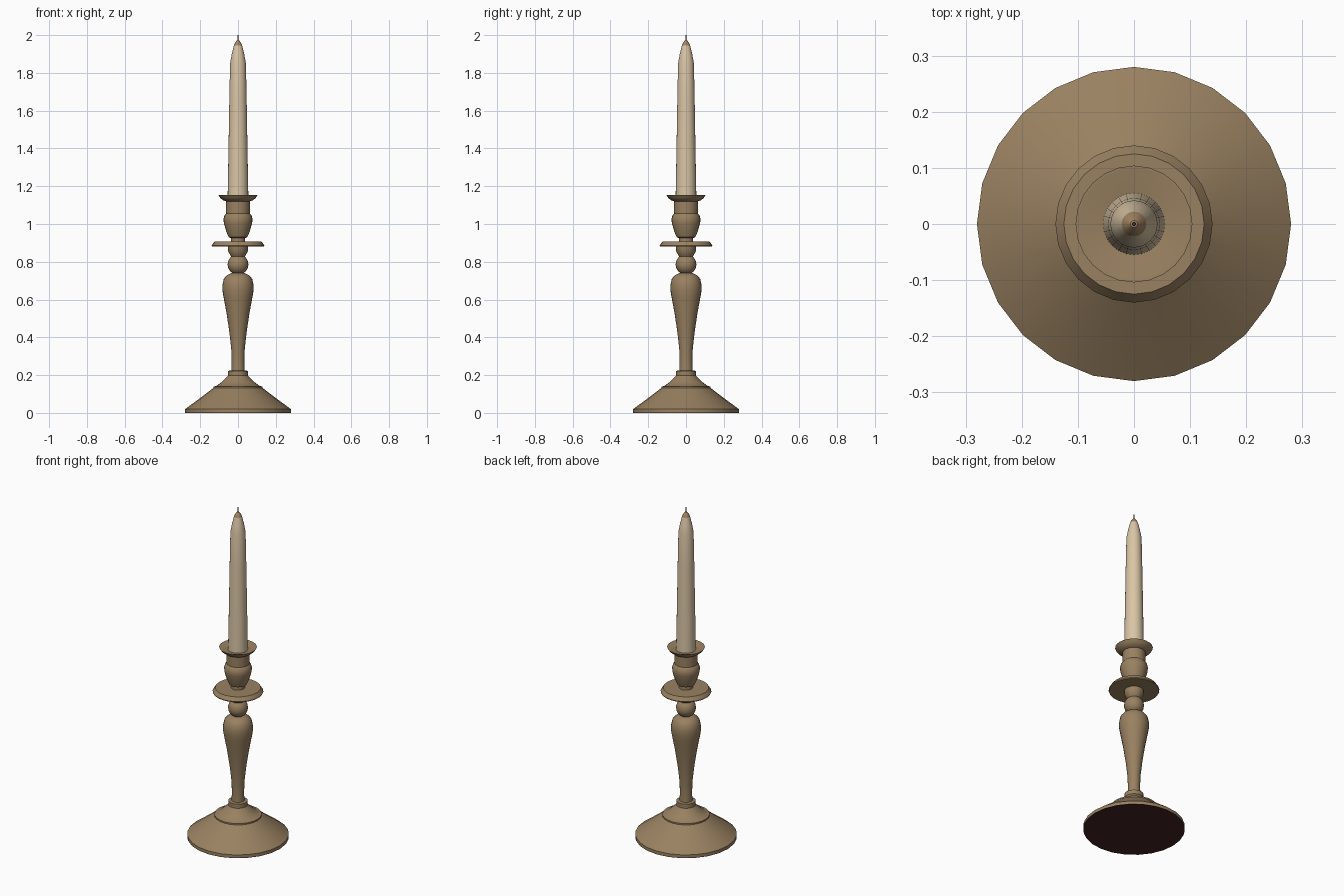
import bpy, math

if "Cube" in bpy.data.objects:
    bpy.data.objects.remove(bpy.data.objects["Cube"])

def material(name, rgb):
    m = bpy.data.materials.new(name)
    m.diffuse_color = (*rgb, 1)
    m.use_nodes = True
    m.node_tree.nodes["Principled BSDF"].inputs["Base Color"].default_value = m.diffuse_color
    return m

brass = material("aged brass", (0.32, 0.22, 0.12))
wax = material("cream wax", (0.70, 0.56, 0.38))
burnt = material("scorched wax", (0.36, 0.23, 0.12))
black = material("charred wick", (0.05, 0.03, 0.02))
felt = material("maroon felt", (0.055, 0.016, 0.018))

def lathe(name, profile, mat, sides=24):
    """Spin an (r, z) profile around z; r = 0 ends close to a point."""
    verts, faces, rings = [], [], []
    for r, z in profile:
        n = 1 if r == 0 else sides
        rings.append([len(verts) + i for i in range(n)])
        verts += [(r * math.cos(2 * math.pi * i / sides),
                   r * math.sin(2 * math.pi * i / sides), z) for i in range(n)]
    for a, b in zip(rings, rings[1:]):
        for i in range(sides):
            j = (i + 1) % sides
            f = [a[i % len(a)], a[j % len(a)], b[j % len(b)], b[i % len(b)]]
            f = list(dict.fromkeys(f))
            if len(f) > 2:
                faces.append(f)
    me = bpy.data.meshes.new(name)
    me.from_pydata(verts, [], faces)
    me.materials.append(mat)
    ob = bpy.data.objects.new(name, me)
    bpy.context.collection.objects.link(ob)
    bpy.ops.object.select_all(action='DESELECT')
    ob.select_set(True)
    bpy.context.view_layer.objects.active = ob
    bpy.ops.object.shade_smooth_by_angle(angle=math.radians(32))
    return ob

# Spreading foot with a stepped collar
lathe("foot", [(0.28, 0.002), (0.28, 0.02), (0.205, 0.075), (0.13, 0.132), (0.13, 0.14),
               (0.115, 0.142), (0.085, 0.165), (0.057, 0.192), (0.053, 0.197),
               (0.053, 0.222), (0.035, 0.225)], brass)
lathe("felt_pad", [(0, 0), (0.28, 0), (0.28, 0.002)], felt)

# Baluster stem
lathe("stem", [(0.036, 0.22), (0.034, 0.26), (0.035, 0.33), (0.046, 0.43), (0.061, 0.53),
               (0.076, 0.61), (0.083, 0.65), (0.082, 0.68), (0.075, 0.71),
               (0.06, 0.728), (0.035, 0.74), (0, 0.74)], brass)

# Round knop
lathe("knop", [(max(0, 0.055 * math.sin(math.pi * i / 12)) if 0 < i < 12 else 0,
                0.786 - 0.055 * math.cos(math.pi * i / 12)) for i in range(13)], brass)

# Drip plate with its small support
lathe("plate_support", [(0.034, 0.825), (0.042, 0.837), (0.052, 0.855), (0.054, 0.88)], brass)
lathe("drip_plate", [(0, 0.88), (0.138, 0.88), (0.14, 0.885), (0.125, 0.907), (0, 0.907)], brass)

# Candle socket: neck, bulb, sleeve, flared rim
lathe("socket", [(0.038, 0.905), (0.038, 0.925), (0.049, 0.93), (0.062, 0.96),
                 (0.075, 1.005), (0.077, 1.025), (0.072, 1.045), (0.063, 1.056),
                 (0.063, 1.12), (0.078, 1.125), (0.094, 1.138), (0.104, 1.153),
                 (0.098, 1.153), (0.05, 1.138), (0, 1.138)], brass)

# Tapered candle, scorched tip, wick
lathe("candle", [(0.055, 1.135), (0.051, 1.35), (0.046, 1.65), (0.042, 1.85),
                 (0.033, 1.9), (0.022, 1.945)], wax)
lathe("candle_tip", [(0.022, 1.945), (0.015, 1.96), (0.006, 1.972), (0, 1.973)], burnt)
lathe("wick", [(0.004, 1.96), (0.0035, 2.0), (0, 2.0)], black, 8)
